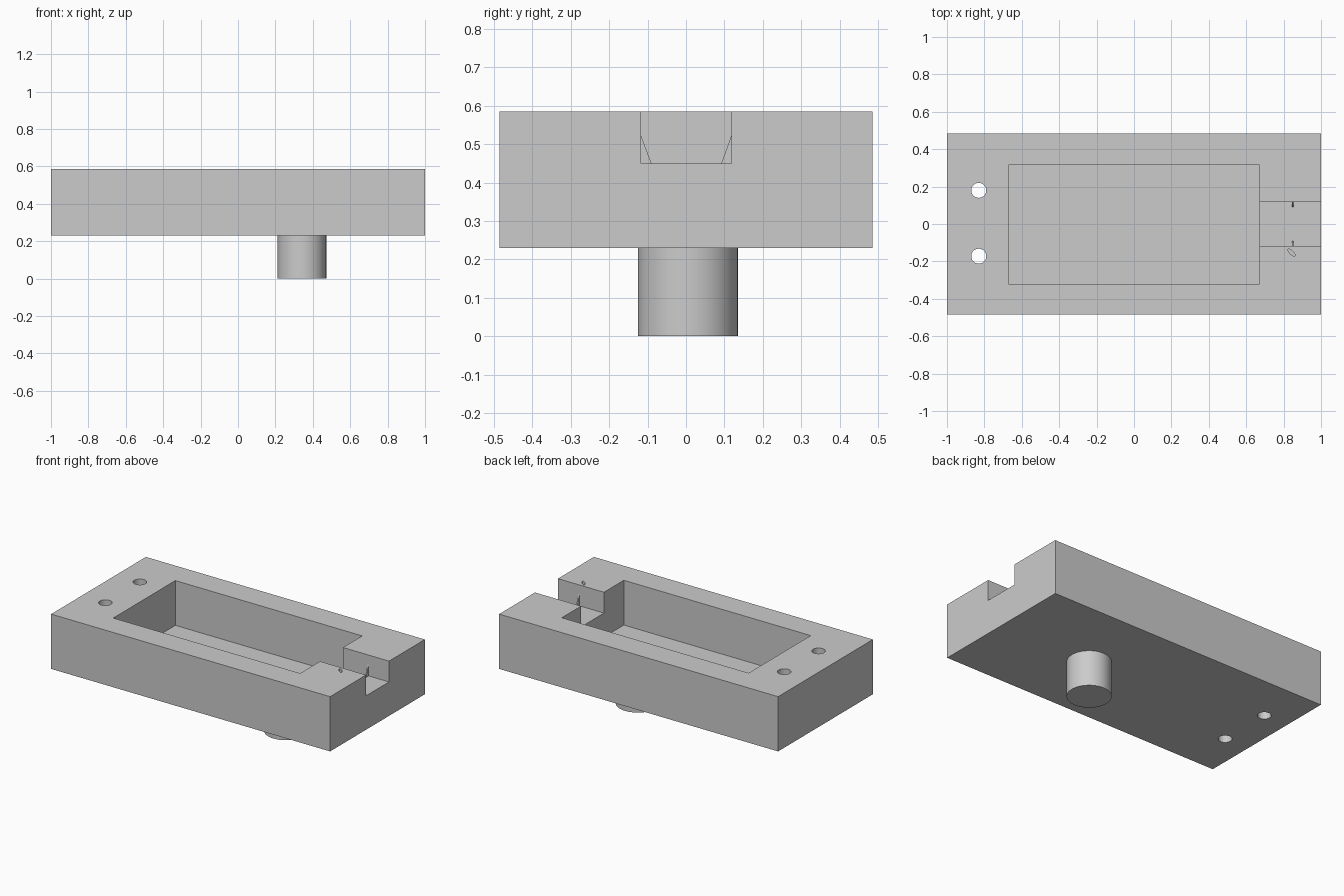
import bpy, bmesh, math

if "Cube" in bpy.data.objects:
    bpy.data.objects.remove(bpy.data.objects["Cube"])

grey = bpy.data.materials.new("plain grey")
grey.diffuse_color = (0.6, 0.6, 0.6, 1)
grey.use_nodes = True
grey.node_tree.nodes["Principled BSDF"].inputs["Base Color"].default_value = grey.diffuse_color


def box(name, x0, x1, y0, y1, z0, z1):
    bpy.ops.mesh.primitive_cube_add(
        size=1, location=((x0 + x1) / 2, (y0 + y1) / 2, (z0 + z1) / 2))
    ob = bpy.context.object
    ob.name = name
    ob.scale = (x1 - x0, y1 - y0, z1 - z0)
    bpy.ops.object.transform_apply(location=False, rotation=False)
    ob.data.materials.append(grey)
    return ob


def rod(name, x, y, z0, z1, r, sides=64):
    bpy.ops.mesh.primitive_cylinder_add(
        vertices=sides, radius=r, depth=z1 - z0, location=(x, y, (z0 + z1) / 2))
    ob = bpy.context.object
    ob.name = name
    ob.data.materials.append(grey)
    return ob


def cut(target, cutter):
    mod = target.modifiers.new("cut", 'BOOLEAN')
    mod.operation = 'DIFFERENCE'
    mod.solver = 'EXACT'
    mod.object = cutter
    bpy.context.view_layer.objects.active = target
    bpy.ops.object.modifier_apply(modifier=mod.name)
    bpy.data.objects.remove(cutter)


def smooth(ob):
    bpy.ops.object.select_all(action='DESELECT')
    ob.select_set(True)
    bpy.context.view_layer.objects.active = ob
    bpy.ops.object.shade_smooth_by_angle(angle=math.radians(30))


# Block with a deep pocket and an open notch at the right end
block = box("block", -1, 1, -0.485, 0.485, 0.23, 0.585)
cut(block, box("pocket_cutter", -0.67, 0.67, -0.32, 0.315, 0.295, 0.8))
cut(block, box("notch_cutter", 0.6, 1.1, -0.117, 0.118, 0.45, 0.8))

# Two screw holes at the left end
for y in (-0.172, 0.18):
    cut(block, rod("hole_cutter", -0.83, y, 0.1, 0.8, 0.04, 48))

# Small oval recess beside the notch
oval = rod("oval_cutter", 0.842, -0.153, 0.565, 0.65, 1, 24)
oval.scale = (0.026, 0.009, 1)
oval.rotation_euler = (0, 0, math.radians(-45))
cut(block, oval)
smooth(block)

# Thin sloping ribs on the notch walls
for side, wall, toe in ((-1, -0.117, -0.09), (1, 0.118, 0.092)):
    bm = bmesh.new()
    profile = [(wall, 0.45), (toe, 0.45), (wall, 0.522)]
    tri = bm.faces.new([bm.verts.new((0.846, y, z)) for y, z in profile])
    ext = bmesh.ops.extrude_face_region(bm, geom=[tri])
    bmesh.ops.translate(bm, vec=(0.008, 0, 0), verts=[
        v for v in ext["geom"] if isinstance(v, bmesh.types.BMVert)])
    bmesh.ops.recalc_face_normals(bm, faces=bm.faces)
    mesh = bpy.data.meshes.new("notch_rib")
    bm.to_mesh(mesh)
    bm.free()
    mesh.materials.append(grey)
    name = "notch_rib_front" if side < 0 else "notch_rib_back"
    bpy.context.collection.objects.link(bpy.data.objects.new(name, mesh))

# Round post under the block
smooth(rod("post", 0.342, 0.005, 0, 0.23, 0.13))
